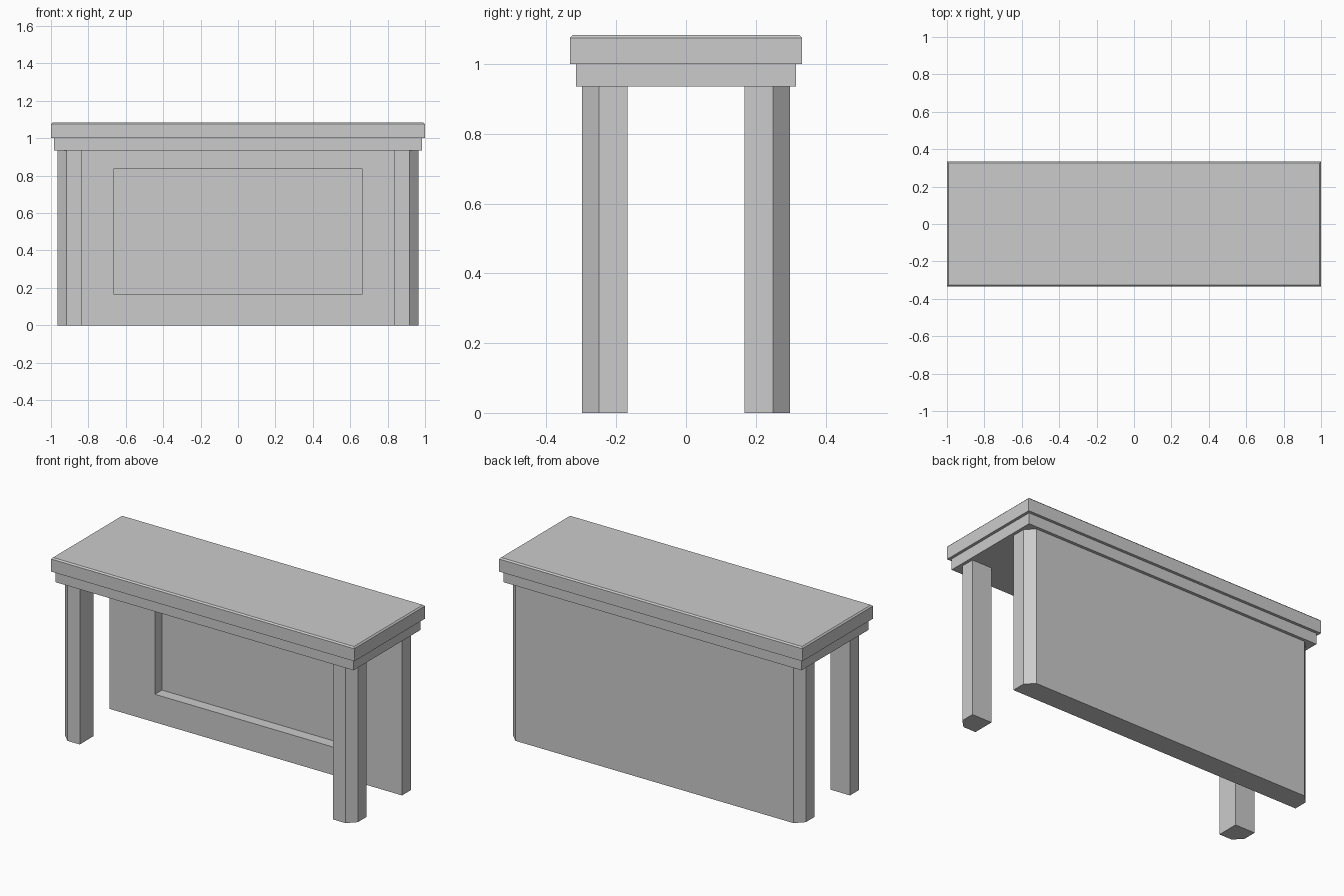
import bpy, bmesh

if "Cube" in bpy.data.objects:
    bpy.data.objects.remove(bpy.data.objects["Cube"])


def make_object(name, bm):
    bmesh.ops.recalc_face_normals(bm, faces=bm.faces)
    mesh = bpy.data.meshes.new(name)
    bm.to_mesh(mesh)
    bm.free()
    obj = bpy.data.objects.new(name, mesh)
    bpy.context.collection.objects.link(obj)
    return obj


def prism(outline, z0, z1):
    """Extrude a flat xy outline from z0 to z1."""
    bm = bmesh.new()
    base = bm.faces.new([bm.verts.new((x, y, z0)) for x, y in outline])
    ext = bmesh.ops.extrude_face_region(bm, geom=[base])
    verts = [v for v in ext["geom"] if isinstance(v, bmesh.types.BMVert)]
    bmesh.ops.translate(bm, verts=verts, vec=(0, 0, z1 - z0))
    return bm


def rect(x, y):
    return [(-x, -y), (x, -y), (x, y), (-x, y)]


# Table top with a fine chamfer around the upper edge
bm = prism(rect(1.0, 0.333), 1.0, 1.083)
rim = [e for e in bm.edges if all(v.co.z > 1.05 for v in e.verts)]
bmesh.ops.bevel(bm, geom=rim, offset=0.008, segments=1, affect='EDGES')
make_object("table_top", bm)

# Solid apron under the top
make_object("apron", prism(rect(0.983, 0.316), 0.935, 1.0))

# Front legs with chamfered outer corners
for side, label in ((-1, "left"), (1, "right")):
    outline = [(0.835, -0.167), (0.835, -0.298), (0.917, -0.298),
               (0.965, -0.25), (0.965, -0.167)]
    make_object("front_leg_" + label,
                prism([(side * x, y) for x, y in outline], 0, 0.935))

# Back panel with chamfered rear corners
bm = prism([(-0.965, 0.167), (0.965, 0.167), (0.965, 0.25), (0.917, 0.298),
            (-0.917, 0.298), (-0.965, 0.25)], 0, 0.935)
panel = make_object("back_panel", bm)

# Rectangular recess in the front of the back panel
cutter = make_object("recess_cutter", prism(
    [(-0.665, 0.1), (0.665, 0.1), (0.665, 0.233), (-0.665, 0.233)], 0.167, 0.835))
cutter.hide_render = True
cutter.hide_set(True)
cut = panel.modifiers.new("recess", 'BOOLEAN')
cut.operation = 'DIFFERENCE'
cut.solver = 'EXACT'
cut.object = cutter
